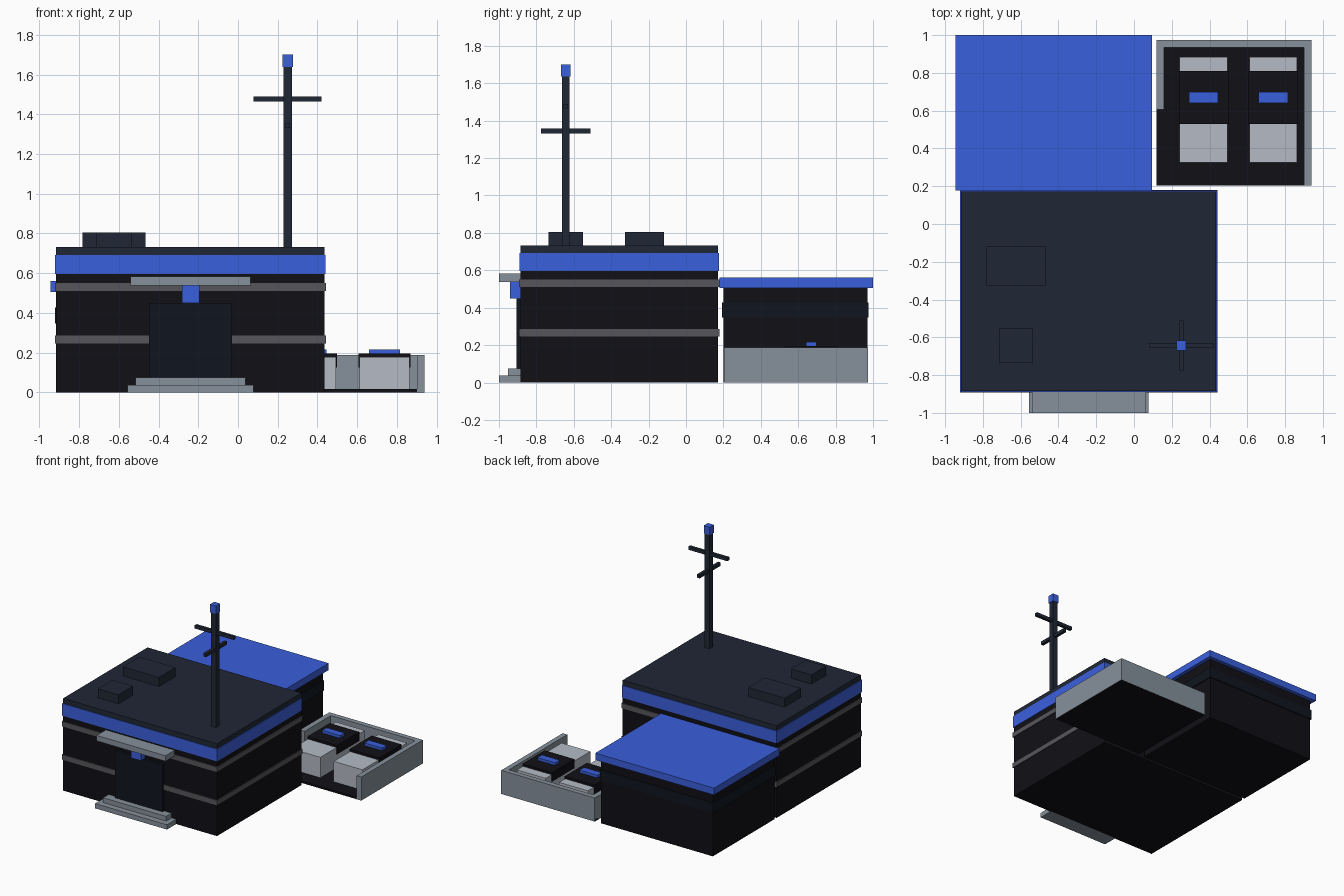
import bpy
import bmesh
from mathutils import Vector

if "Cube" in bpy.data.objects:
    bpy.data.objects.remove(bpy.data.objects["Cube"])

# Palette
COLORS = {
    "wall": (0.005, 0.005, 0.008),
    "glass": (0.005, 0.008, 0.014),
    "slate": (0.014, 0.020, 0.036),
    "blue": (0.042, 0.115, 0.72),
    "trim": (0.093, 0.093, 0.105),
    "concrete": (0.24, 0.285, 0.33),
    "car_white": (0.46, 0.50, 0.56),
}
MATS = {}
for key, rgb in COLORS.items():
    MATS[key] = bpy.data.materials.new(key)
    MATS[key].diffuse_color = (*rgb, 1.0)


def box(name, color, x, y, z):
    """Flat-sided box from (min, max) ranges on each axis."""
    bm = bmesh.new()
    bmesh.ops.create_cube(bm, size=1.0)
    bmesh.ops.scale(bm, verts=bm.verts, vec=Vector([r[1] - r[0] for r in (x, y, z)]))
    bmesh.ops.translate(bm, verts=bm.verts, vec=Vector([(r[0] + r[1]) / 2 for r in (x, y, z)]))
    mesh = bpy.data.meshes.new(name)
    bm.to_mesh(mesh)
    bm.free()
    mesh.materials.append(MATS[color])
    obj = bpy.data.objects.new(name, mesh)
    bpy.context.collection.objects.link(obj)
    return obj


def grow(r, d):
    return (r[0] - d, r[1] + d)


# Main block with trim bands, blue fascia and flat roof
MX, MY = (-0.915, 0.435), (-0.885, 0.172)
box("main_walls", "wall", MX, MY, (0, 0.60))
for name, z in (("lower_trim", (0.247, 0.287)), ("upper_trim", (0.511, 0.551))):
    box(name, "trim", grow(MX, 0.007), grow(MY, 0.007), z)
box("blue_fascia", "blue", grow(MX, 0.005), grow(MY, 0.005), (0.595, 0.692))
box("main_roof", "slate", MX, MY, (0.692, 0.732))

# Rooftop units
box("roof_unit_large", "slate", (-0.782, -0.465), (-0.325, -0.118), (0.73, 0.804))
box("roof_unit_small", "slate", (-0.715, -0.535), (-0.735, -0.552), (0.73, 0.804))

# Antenna mast
AX, AY = 0.25, -0.643
box("mast", "slate", grow((AX, AX), 0.021), grow((AY, AY), 0.021), (0.73, 1.64))
box("mast_arm_wide", "slate", grow((AX, AX), 0.171), grow((AY, AY), 0.012), (1.464, 1.490))
box("mast_arm_deep", "slate", grow((AX, AX), 0.012), grow((AY, AY), 0.132), (1.331, 1.357))
box("mast_beacon", "blue", grow((AX, AX), 0.026), grow((AY, AY), 0.026), (1.637, 1.70))

# Entrance
box("entrance_door", "glass", (-0.447, -0.030), (-0.905, -0.88), (0, 0.45))
box("entrance_canopy", "concrete", (-0.541, 0.064), (-1.0, -0.88), (0.538, 0.582))
box("entrance_lamp", "blue", (-0.283, -0.195), (-0.94, -0.88), (0.450, 0.540))
box("lower_step", "concrete", (-0.555, 0.077), (-1.0, -0.88), (0, 0.038))
box("upper_step", "concrete", (-0.517, 0.037), (-0.953, -0.88), (0.038, 0.076))

# Rear wing
WX, WY = (-0.915, 0.065), (0.200, 0.970)
box("wing_walls", "wall", WX, WY, (0, 0.508))
box("wing_window_band", "glass", grow(WX, 0.007), grow(WY, 0.007), (0.347, 0.427))
box("wing_roof", "blue", grow(WX, 0.030), (0.178, 1.0), (0.506, 0.561))

# Parking yard with low walls
box("yard_floor", "wall", (0.12, 0.938), (0.205, 0.972), (0, 0.016))
box("yard_back_wall", "concrete", (0.12, 0.94), (0.934, 0.974), (0.001, 0.188))
box("yard_right_wall", "concrete", (0.90, 0.94), (0.203, 0.934), (0.001, 0.188))
box("yard_left_wall", "concrete", (0.118, 0.16), (0.605, 0.934), (0.001, 0.188))

# Two parked patrol cars
for i, cx in enumerate((0.368, 0.738), 1):
    car = (cx, cx)
    box(f"car_{i}_body", "car_white", grow(car, 0.126), (0.326, 0.885), (0.016, 0.178))
    box(f"car_{i}_cabin", "wall", grow(car, 0.131), (0.530, 0.810), (0.125, 0.196))
    box(f"car_{i}_light_bar", "blue", grow(car, 0.078), (0.641, 0.698), (0.194, 0.217))

for m in bpy.data.materials:
    if m.users and not m.is_grease_pencil:
        m.use_nodes = True
        m.node_tree.nodes["Principled BSDF"].inputs["Base Color"].default_value = m.diffuse_color
